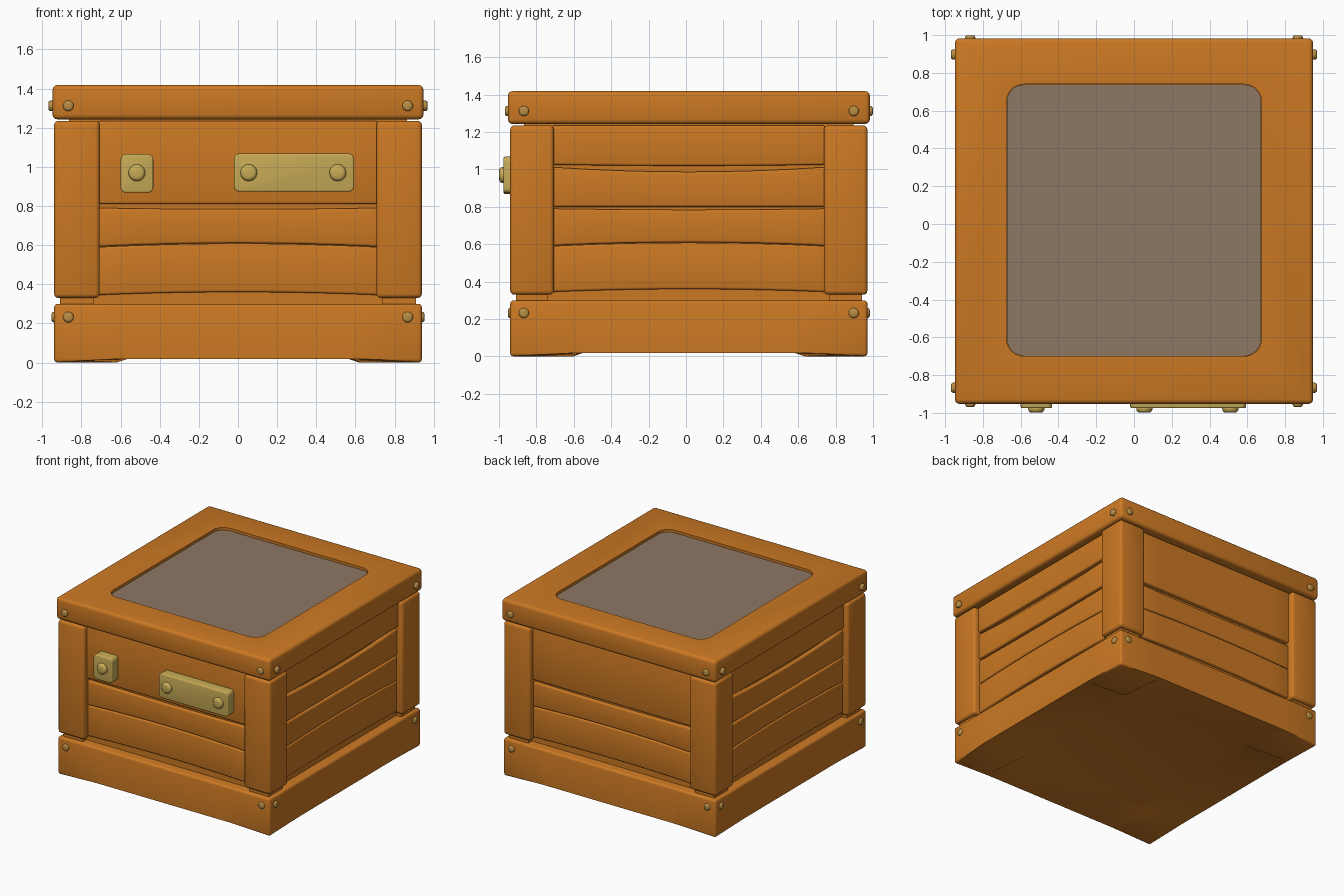
import bpy, bmesh, math
from mathutils import Matrix, Vector

if "Cube" in bpy.data.objects:
    bpy.data.objects.remove(bpy.data.objects["Cube"])

CY = 0.015            # middle of the crate in y
HX, HY = 0.94, 0.955  # half sizes of the crate body


def material(name, rgb):
    m = bpy.data.materials.new(name)
    m.diffuse_color = (*rgb, 1)
    m.use_nodes = True
    m.node_tree.nodes["Principled BSDF"].inputs["Base Color"].default_value = m.diffuse_color
    return m


WOOD = material("orange wood", (0.60, 0.19, 0.017))
PANEL = material("grey brown panel", (0.27, 0.185, 0.13))
BRASS = material("pale brass", (0.58, 0.41, 0.095))
RIVET = material("dark brass", (0.48, 0.27, 0.06))


def bevel_sharp(bm, width, segments=3):
    edges = [e for e in bm.edges if e.is_manifold and e.calc_face_angle(0) > 0.9]
    bmesh.ops.bevel(bm, geom=edges, offset=width, segments=segments,
                    profile=0.5, affect='EDGES', clamp_overlap=True)


def make(name, bm, mat, matrix=None):
    if matrix is not None:
        bm.transform(matrix)
    bmesh.ops.recalc_face_normals(bm, faces=bm.faces)
    me = bpy.data.meshes.new(name)
    bm.to_mesh(me)
    bm.free()
    me.materials.append(mat)
    ob = bpy.data.objects.new(name, me)
    bpy.context.collection.objects.link(ob)
    return ob


def box_bm(lo, hi):
    bm = bmesh.new()
    bmesh.ops.create_cube(bm, size=1)
    lo, hi = Vector(lo), Vector(hi)
    for v in bm.verts:
        v.co = Vector([(lo[i] + hi[i]) / 2 + v.co[i] * (hi[i] - lo[i]) for i in range(3)])
    return bm


def box(name, lo, hi, mat, bevel=0.0, corner=0.0, axis=2, matrix=None):
    bm = box_bm(lo, hi)
    if corner:  # round the outline seen along one axis
        edges = [e for e in bm.edges
                 if abs((e.verts[0].co - e.verts[1].co).normalized()[axis]) > 0.9]
        bmesh.ops.bevel(bm, geom=edges, offset=corner, segments=6, profile=0.5, affect='EDGES')
    if bevel:
        bevel_sharp(bm, bevel)
    return make(name, bm, mat, matrix)


def cut(bm, axis, values):
    for val in values:
        n = Vector((0, 0, 0))
        n[axis] = 1
        bmesh.ops.bisect_plane(bm, geom=bm.verts[:] + bm.edges[:] + bm.faces[:],
                               plane_co=n * val, plane_no=n)


def rivet(name, x, dist, z, r, height, mat, matrix):
    # low domed disc whose back is sunk into the surface, facing local -y
    bm = bmesh.new()
    bmesh.ops.create_cone(bm, cap_ends=True, segments=24, radius1=r, radius2=r, depth=height + 0.02)
    bevel_sharp(bm, min(height, r * 0.45))
    bm.transform(Matrix.Translation((x, -dist - height / 2 + 0.01, z)) @ Matrix.Rotation(math.pi / 2, 4, 'X'))
    make(name, bm, mat, matrix)


def plank(name, half, dist, ends, bows, matrix):
    # board whose lower and upper edges bow in the middle
    bm = box_bm((-half, -dist, ends[0]), (half, -dist + 0.08, ends[1]))
    cut(bm, 0, [half * k / 4 for k in range(-3, 4)])
    mid = sum(ends) / 2
    for v in bm.verts:
        v.co.z += bows[0 if v.co.z < mid else 1] * (1 - (v.co.x / half) ** 2)
    bevel_sharp(bm, 0.012)
    make(name, bm, WOOD, matrix)


# base with four corner feet
bm = box_bm((-HX, -HY, 0), (HX, HY, 0.30))
for axis in (0, 1):
    cut(bm, axis, (-0.62, -0.57, 0.57, 0.62))
for v in bm.verts:
    if v.co.z < 0.1 and min(abs(v.co.x), abs(v.co.y)) < 0.6:
        v.co.z = 0.037
bevel_sharp(bm, 0.018)
centre = Matrix.Translation((0, CY, 0))
make("base", bm, WOOD, centre)

# inner body behind the planks
box("inner_body", (-HX + 0.075, -HY + 0.075, 0.25), (HX - 0.075, HY - 0.075, 1.28), WOOD, matrix=centre)

# corner posts
for sx, px in ((-1, "left"), (1, "right")):
    for sy, py in ((-1, "front"), (1, "back")):
        xs = sorted((sx * (HX - 0.233), sx * HX))
        ys = sorted((sy * (HY - 0.233), sy * HY))
        box(f"{py}_{px}_post", (xs[0], ys[0], 0.33), (xs[1], ys[1], 1.235), WOOD, 0.022, matrix=centre)
        box(f"{py}_{px}_post_pin", (xs[0] + 0.03, ys[0] + 0.03, 0.28), (xs[1] - 0.03, ys[1] - 0.03, 0.35),
            WOOD, matrix=centre)

# planks and rivets on each side: (lower, upper), (lower bow, upper bow), inset
LOWER = [((0.345, 0.59), (0.015, 0.018), 0.05), ((0.592, 0.79), (0.018, -0.006), 0.05)]
WIDE = LOWER + [((0.81, 1.235), (0.0, 0.0), 0.042)]
NARROW = LOWER + [((0.80, 1.012), (0.0, -0.025), 0.045), ((1.025, 1.235), (-0.006, 0.0), 0.04)]
for i, side in enumerate(("front", "right", "back", "left")):
    turn = centre @ Matrix.Rotation(i * math.pi / 2, 4, 'Z')
    dist, half = (HY, HX) if i % 2 == 0 else (HX, HY)
    for j, (ends, bows, inset) in enumerate(WIDE if i % 2 == 0 else NARROW):
        plank(f"{side}_plank_{j + 1}", half - 0.225, dist - inset, ends, bows, turn)
    for s in (-1, 1):
        x = s * (half - 0.073)
        rivet(f"{side}_base_rivet", x, dist, 0.232, 0.027, 0.013, RIVET, turn)
        rivet(f"{side}_lid_rivet", x, dist + 0.012, 1.312, 0.027, 0.017, RIVET, turn)

# lid with a shallow rounded recess and the panel inside it
lid = box("lid", (-0.948, -0.952, 1.243), (0.948, 0.983, 1.418), WOOD, 0.024)
cutter = box("recess_cutter", (-0.675, -0.70, 1.38), (0.675, 0.74, 1.5), WOOD, corner=0.09)
cutter.hide_render = True
mod = lid.modifiers.new("recess", 'BOOLEAN')
mod.operation = 'DIFFERENCE'
mod.solver = 'EXACT'
mod.object = cutter
box("lid_panel", (-0.673, -0.698, 1.37), (0.673, 0.738, 1.398), PANEL, corner=0.089)

# brass plates and their studs on the front
for name, x0, x1, z0, z1, studs in (("small_plate", -0.60, -0.433, 0.868, 1.065, (-0.517,)),
                                    ("long_plate", -0.02, 0.593, 0.873, 1.068, (0.055, 0.51))):
    box(name, (x0, -0.975, z0), (x1, -0.88, z1), BRASS, 0.008, corner=0.028, axis=1)
    for x in studs:
        rivet(name + "_stud", x, 0.975, 0.97, 0.043, 0.024, BRASS, Matrix())

# apply the recess, drop the cutter, then smooth rounded edges
bpy.ops.object.select_all(action='DESELECT')
lid.select_set(True)
bpy.context.view_layer.objects.active = lid
bpy.ops.object.convert(target='MESH')
bpy.data.objects.remove(cutter)
for ob in bpy.context.scene.objects:
    ob.select_set(True)
bpy.ops.object.shade_smooth_by_angle(angle=math.radians(32))
